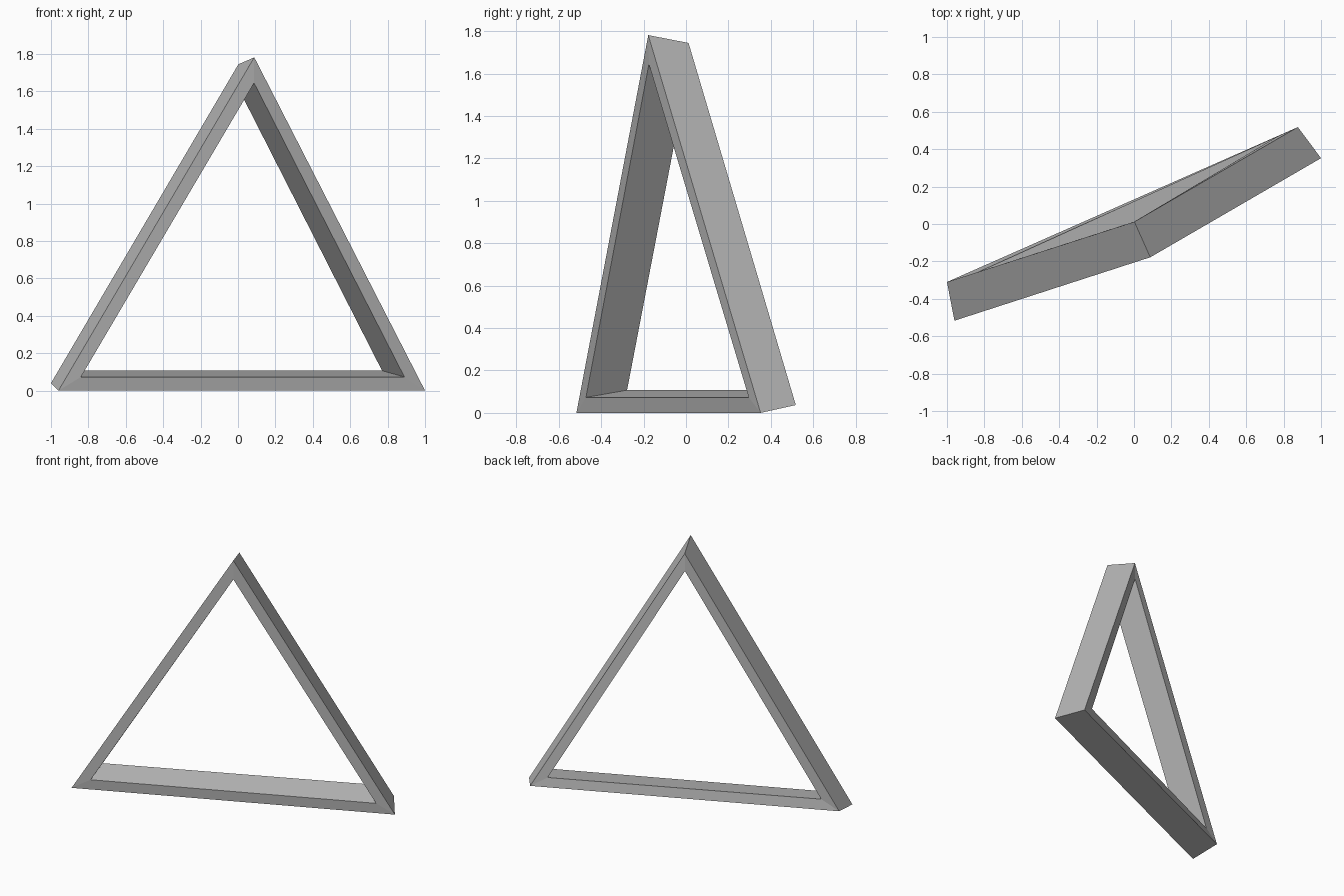
import bpy
import bmesh

cube = bpy.data.objects.get("Cube")
if cube:
    bpy.data.objects.remove(cube, do_unlink=True)

# Plain grey finish
grey = bpy.data.materials.new("plain grey")
grey.use_nodes = True
grey.diffuse_color = (0.5, 0.5, 0.5, 1)
grey.node_tree.nodes["Principled BSDF"].inputs["Base Color"].default_value = grey.diffuse_color

# Corner loops of the leaning frame: left foot, right foot, apex
front_outer = [(-0.96, -0.517, 0), (1.0, 0.352, 0), (0.087, -0.178, 1.782)]
front_inner = [(-0.84, -0.472, 0.073), (0.89, 0.296, 0.073), (0.086, -0.175, 1.645)]
back_inner = [(-0.88, -0.278, 0.107), (0.77, 0.47, 0.107), (0.0, 0.012, 1.62)]
back_outer = [(-1.0, -0.31, 0.04), (0.876, 0.518, 0.037), (0.002, 0.012, 1.745)]

# Triangular frame: bridge each loop to the next, closing the section
bm = bmesh.new()
loops = [[bm.verts.new(p) for p in loop]
         for loop in (front_outer, front_inner, back_inner, back_outer)]
for i, loop in enumerate(loops):
    following = loops[(i + 1) % len(loops)]
    for j in range(3):
        k = (j + 1) % 3
        bm.faces.new((loop[j], loop[k], following[k], following[j]))
bmesh.ops.recalc_face_normals(bm, faces=bm.faces)

mesh = bpy.data.meshes.new("triangular_frame")
bm.to_mesh(mesh)
bm.free()
mesh.materials.append(grey)
frame = bpy.data.objects.new("triangular_frame", mesh)
bpy.context.collection.objects.link(frame)
